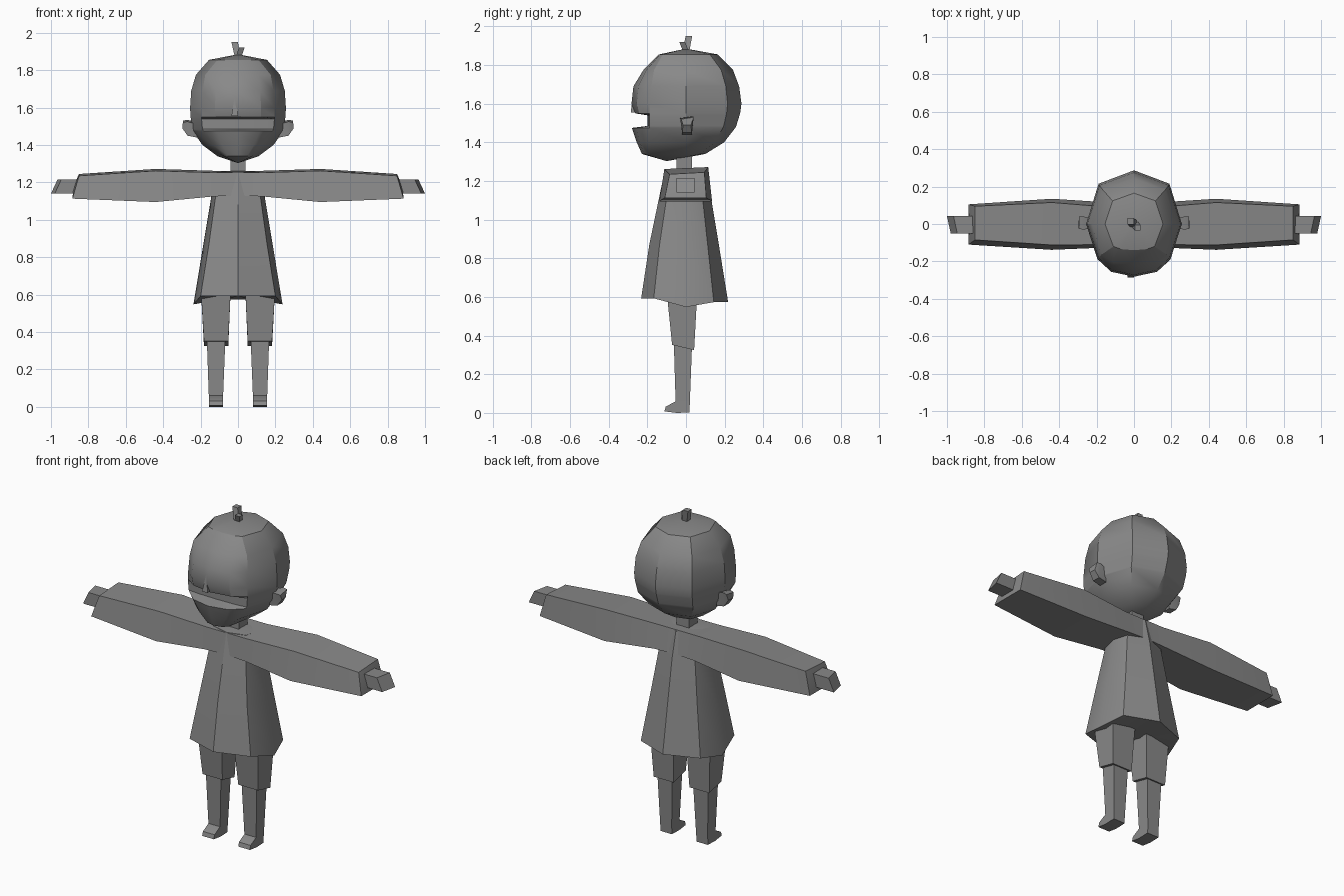
import bpy, bmesh, math
from mathutils import Vector

if "Cube" in bpy.data.objects:
    bpy.data.objects.remove(bpy.data.objects["Cube"], do_unlink=True)

clay = bpy.data.materials.new("clay_grey")
clay.use_nodes = True
GREY = (0.25, 0.25, 0.25, 1)
clay.diffuse_color = GREY
clay.node_tree.nodes["Principled BSDF"].inputs["Base Color"].default_value = GREY


def loft(name, rings, start=None, end=None, mirror=False, angle=30):
    """Skin a list of equal-sized rings; close ends with a point or a flat cap."""
    bm = bmesh.new()
    loops = [[bm.verts.new(p) for p in ring] for ring in rings]
    n = len(loops[0])
    for a, b in zip(loops, loops[1:]):
        for i in range(n):
            j = (i + 1) % n
            bm.faces.new((a[i], a[j], b[j], b[i]))
    for loop, tip in ((loops[0], start), (loops[-1], end)):
        if tip is None:
            bm.faces.new(loop)
        else:
            v = bm.verts.new(tip)
            for i in range(n):
                bm.faces.new((loop[i], loop[(i + 1) % n], v))
    if mirror:
        copy = bmesh.ops.duplicate(bm, geom=bm.verts[:] + bm.edges[:] + bm.faces[:])
        for v in copy["geom"]:
            if isinstance(v, bmesh.types.BMVert):
                v.co.x = -v.co.x
    bmesh.ops.recalc_face_normals(bm, faces=bm.faces[:])
    mesh = bpy.data.meshes.new(name)
    bm.to_mesh(mesh)
    bm.free()
    obj = bpy.data.objects.new(name, mesh)
    bpy.context.collection.objects.link(obj)
    mesh.materials.append(clay)
    bpy.ops.object.select_all(action="DESELECT")
    obj.select_set(True)
    bpy.context.view_layer.objects.active = obj
    bpy.ops.object.shade_smooth_by_angle(angle=math.radians(angle))
    return obj


def rect(x0, x1, y0, y1, zf, zb):
    """Level four-sided ring with separate front and back heights."""
    return [(x0, y0, zf), (x1, y0, zf), (x1, y1, zb), (x0, y1, zb)]


def head_ring(z, w, back, bx, by, front):
    half = [(bx * 0.63, by + (front - by) * 0.72), (bx, by), (w, 0.0), (w * 0.74, back * 0.75)]
    right = [(-x, y) for x, y in reversed(half)]
    return [(x, y, z) for x, y in [(0, front)] + half + [(0, back)] + right]


# Head with a notched mouth and pointed lower jaw
head = [
    (1.855, 0.155, 0.165, 0.11, -0.12, -0.14),
    (1.775, 0.225, 0.243, 0.175, -0.165, -0.22),
    (1.69, 0.25, 0.275, 0.19, -0.18, -0.272),
    (1.6, 0.256, 0.287, 0.195, -0.187, -0.282),
    (1.55, 0.254, 0.28, 0.195, -0.19, -0.262),
    (1.54, 0.252, 0.277, 0.195, -0.19, -0.2),
    (1.485, 0.245, 0.26, 0.19, -0.19, -0.2),
    (1.475, 0.243, 0.255, 0.185, -0.19, -0.28),
    (1.4, 0.19, 0.197, 0.135, -0.195, -0.255),
    (1.34, 0.11, 0.1, 0.075, -0.19, -0.228),
]
loft("head", [head_ring(*r) for r in head], start=(0, 0, 1.885), end=(0, -0.1, 1.303))

# Nose ridge, ears and neck
loft("nose", [rect(-0.035, 0.0, -0.286, -0.24, 1.555, 1.555)], end=(-0.016, -0.27, 1.67))
loft("ears", [
    [(0.22, -0.02, 1.44), (0.22, 0.03, 1.44), (0.22, 0.03, 1.52), (0.22, -0.02, 1.51)],
    [(0.27, -0.02, 1.45), (0.27, 0.03, 1.45), (0.27, 0.04, 1.535), (0.27, -0.03, 1.525)],
    [(0.298, -0.015, 1.49), (0.295, 0.025, 1.49), (0.293, 0.04, 1.53), (0.295, -0.025, 1.52)],
], mirror=True)
loft("neck", [rect(-0.04, 0.04, -0.05, 0.03, z, z) for z in (1.24, 1.35)])


# Two short tufts of hair
def tuft(name, base, tip, r):
    ends = []
    for x, y, z in (base, tip):
        ends.append(rect(x - r, x + r, y - r, y + r, z, z))
    loft(name, ends)


tuft("hair_tuft_tall", (0, 0, 1.87), (-0.018, 0.015, 1.95), 0.017)
tuft("hair_tuft_short", (0.003, 0, 1.87), (0.02, -0.02, 1.92), 0.015)


# Flared dress: front centre, front corner, side, back corner, back centre
def dress_ring(w, yf, yb, z, lift_f=0.0, lift_b=0.0):
    half = [(w * 0.84, yf * 0.72, z + lift_f), (w, 0, z), (w * 0.82, yb * 0.66, z + lift_b)]
    right = [(-x, y, h) for x, y, h in reversed(half)]
    return [(0, yf, z + lift_f)] + half + [(0, yb, z + lift_b)] + right


loft("dress", [
    dress_ring(0.13, -0.11, 0.095, 1.255),
    dress_ring(0.145, -0.14, 0.13, 1.11),
    dress_ring(0.185, -0.19, 0.17, 0.87),
    dress_ring(0.238, -0.232, 0.218, 0.548, 0.045, 0.025),
], start=(0, -0.02, 1.265), end=(0, 0, 0.59))


# Sleeves and hands: rings run outwards along x
def sleeve_ring(xt, xb, tf, tb, bf, bb, zt, zb):
    return [(xt, tf, zt - 0.01), (xt, tb, zt), (xb, bb, zb), (xb, bf, zb)]


loft("sleeves", [
    sleeve_ring(0.0, 0.0, -0.11, 0.09, -0.125, 0.115, 1.262, 1.13),
    sleeve_ring(0.13, 0.13, -0.11, 0.09, -0.125, 0.115, 1.262, 1.125),
    sleeve_ring(0.44, 0.44, -0.112, 0.115, -0.138, 0.135, 1.272, 1.095),
    sleeve_ring(0.85, 0.885, -0.085, 0.095, -0.11, 0.105, 1.245, 1.113),
], end=(0.88, 0, 1.18), mirror=True)
loft("hands", [
    [(0.82, -0.05, 1.14), (0.83, 0.043, 1.14), (0.83, 0.043, 1.215), (0.82, -0.05, 1.215)],
    [(0.98, -0.05, 1.14), (1.0, 0.043, 1.14), (0.965, 0.043, 1.215), (0.945, -0.05, 1.215)],
], mirror=True)

# Shorts, lower legs and feet
loft("shorts", [
    rect(0.04, 0.197, -0.097, 0.057, 0.6, 0.6),
    rect(0.052, 0.182, -0.072, 0.042, 0.352, 0.325),
], mirror=True)
loft("lower_legs", [
    rect(0.066, 0.168, -0.064, 0.033, 0.4, 0.4),
    rect(0.082, 0.154, -0.052, 0.018, 0.0, 0.005),
], mirror=True)
loft("feet", [
    [(x, -0.112, 0.008), (x, -0.105, 0.032), (x, -0.05, 0.062), (x, 0.018, 0.062), (x, 0.018, 0.002), (x, -0.05, 0)]
    for x in (0.08, 0.156)
], mirror=True)
